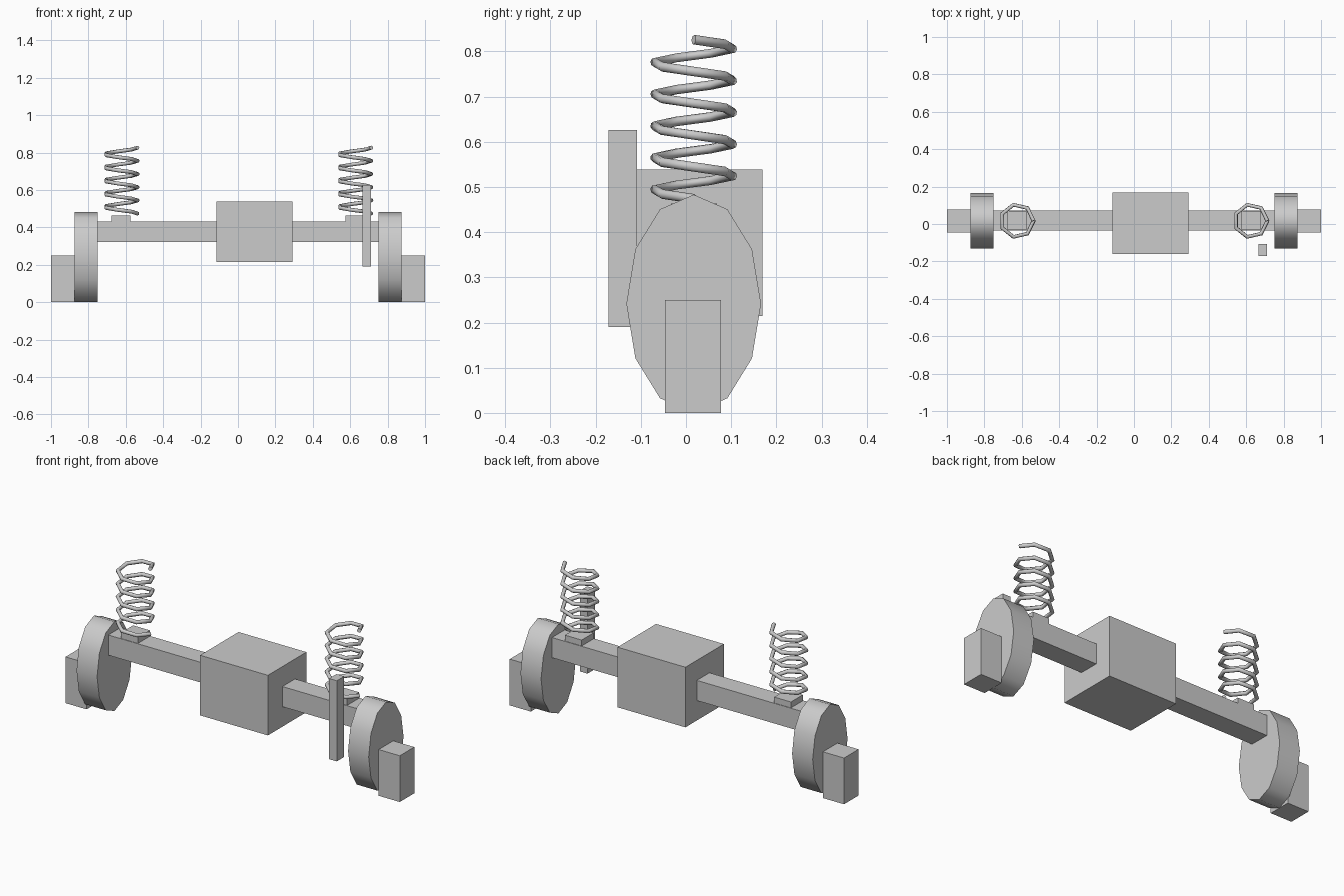
import bpy, bmesh
from math import pi, cos, sin, radians
from mathutils import Matrix

if "Cube" in bpy.data.objects:
    bpy.data.objects.remove(bpy.data.objects["Cube"])

CY = 0.017  # axle line in y


def finish(name, bm, smooth=False):
    me = bpy.data.meshes.new(name)
    bm.to_mesh(me)
    bm.free()
    ob = bpy.data.objects.new(name, me)
    bpy.context.collection.objects.link(ob)
    if smooth:
        smooth_by_angle(ob)
    return ob


def smooth_by_angle(ob):
    bpy.ops.object.select_all(action='DESELECT')
    ob.select_set(True)
    bpy.context.view_layer.objects.active = ob
    bpy.ops.object.shade_smooth_by_angle(angle=radians(60))


def box(name, x, y, z):
    bm = bmesh.new()
    size = [b - a for a, b in (x, y, z)]
    mid = [(a + b) / 2 for a, b in (x, y, z)]
    bmesh.ops.create_cube(bm, size=1, matrix=Matrix.Translation(mid) @ Matrix.Diagonal((*size, 1)))
    return finish(name, bm)


def wheel(name, x0, x1):
    # 12-sided oval disc, axis along x
    bm = bmesh.new()
    ring = [bm.verts.new((x0, CY + 0.149 * sin(2 * pi * i / 12), 0.2415 + 0.2415 * cos(2 * pi * i / 12)))
            for i in range(12)]
    cap = bm.faces.new(ring)
    ext = bmesh.ops.extrude_face_region(bm, geom=[cap], use_keep_orig=True)
    verts = [g for g in ext['geom'] if isinstance(g, bmesh.types.BMVert)]
    bmesh.ops.translate(bm, verts=verts, vec=(x1 - x0, 0, 0))
    bmesh.ops.recalc_face_normals(bm, faces=bm.faces[:])
    return finish(name, bm, True)


def spring(name, cx, turns=5, sides=7, radius=0.088, z0=0.474, pitch=0.0704):
    # coarse helix, turning clockwise as it rises
    cu = bpy.data.curves.new(name, 'CURVE')
    cu.dimensions = '3D'
    cu.bevel_depth = 0.0105
    cu.bevel_resolution = 2
    cu.use_fill_caps = True
    n = turns * sides + 1
    sp = cu.splines.new('POLY')
    sp.points.add(n - 1)
    for i, p in enumerate(sp.points):
        a = -2 * pi * i / sides
        p.co = (cx + radius * cos(a), CY + radius * sin(a), z0 + pitch * i / sides, 1)
    ob = bpy.data.objects.new(name, cu)
    bpy.context.collection.objects.link(ob)
    bpy.ops.object.select_all(action='DESELECT')
    ob.select_set(True)
    bpy.context.view_layer.objects.active = ob
    bpy.ops.object.convert(target='MESH')
    smooth_by_angle(bpy.context.view_layer.objects.active)


# Axle beam and off-centre gear housing
box("axle_beam", (-0.752, 0.752), (CY - 0.053, CY + 0.055), (0.322, 0.431))
box("gear_housing", (-0.115, 0.291), (-0.16, 0.169), (0.214, 0.539))

# Damper bar in front of the right end
box("damper_bar", (0.665, 0.711), (-0.171, -0.108), (0.19, 0.626))

# Wheel drums, end blocks, spring seats and springs
for side, s in (("left", -1), ("right", 1)):
    span = lambda a, b: tuple(sorted((s * a, s * b)))
    wheel(side + "_drum", *span(0.751, 0.874))
    box(side + "_end_block", span(0.874, 1.0), (-0.046, 0.078), (0, 0.25))
    box(side + "_spring_seat", span(0.576, 0.676), (CY - 0.05, CY + 0.052), (0.431, 0.463))
    spring(side + "_spring", s * 0.625)
